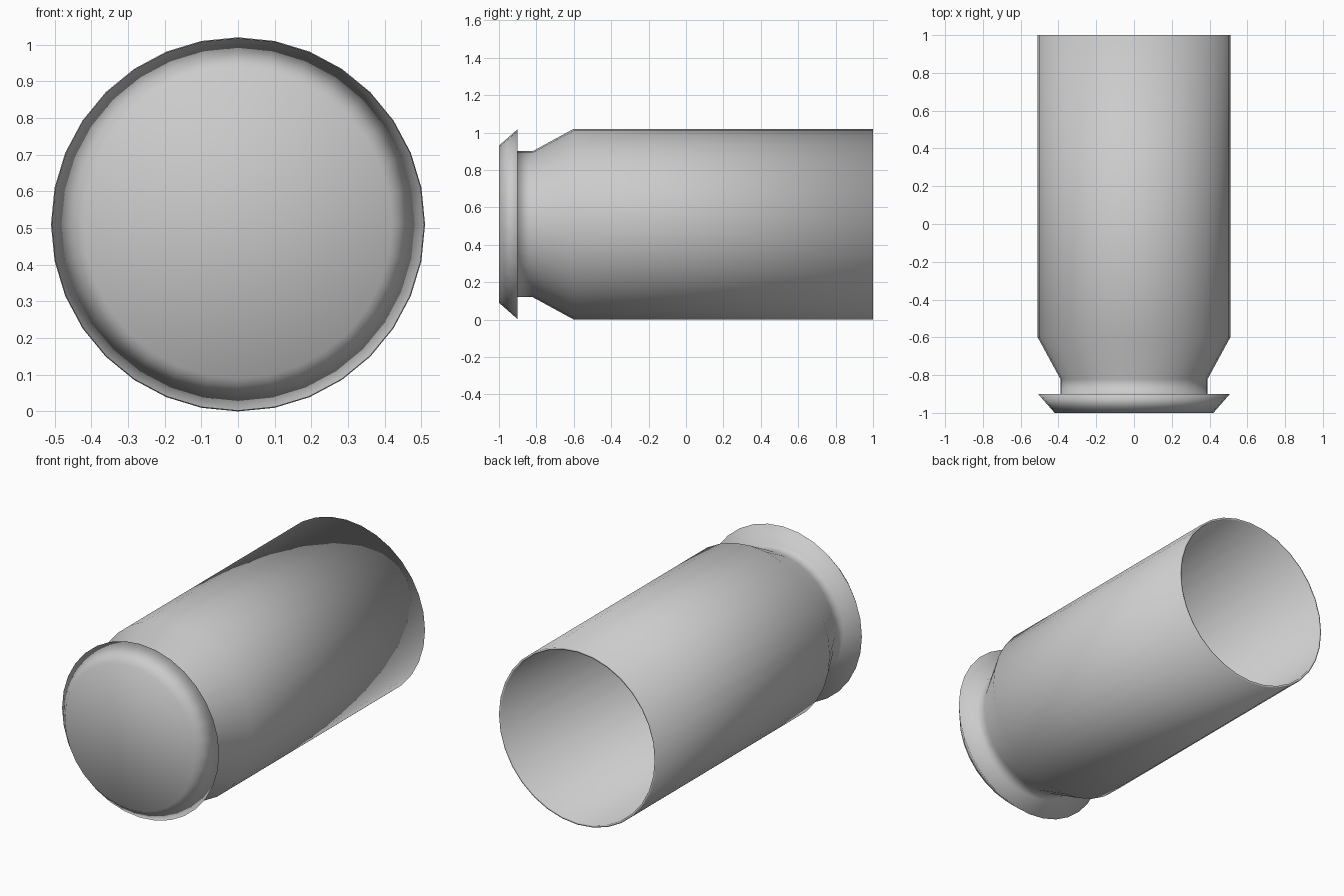
import bpy, bmesh
from math import sin, cos, pi

if "Cube" in bpy.data.objects:
    bpy.data.objects.remove(bpy.data.objects["Cube"])

SIDES = 32
CENTRE_Z = 0.51

# (y, radius) profile: base flange, groove, shoulder, outer wall, mouth, inner wall, floor
PROFILE = [
    (-1.00, 0.42), (-0.90, 0.508), (-0.90, 0.39), (-0.82, 0.39),
    (-0.60, 0.51), (1.00, 0.51),
    (1.00, 0.498), (-0.60, 0.498), (-0.81, 0.38), (-0.89, 0.38),
]


def ring(bm, y, r):
    return [bm.verts.new((r * sin(2 * pi * i / SIDES), y,
                          CENTRE_Z + r * cos(2 * pi * i / SIDES)))
            for i in range(SIDES)]


# Lathe the casing around the y axis
bm = bmesh.new()
rings = [ring(bm, y, r) for y, r in PROFILE]
for a, b in zip(rings, rings[1:]):
    for i in range(SIDES):
        j = (i + 1) % SIDES
        bm.faces.new((a[i], a[j], b[j], b[i]))

# Closed base and inner floor
bm.faces.new(rings[0])
bm.faces.new(rings[-1])
bmesh.ops.recalc_face_normals(bm, faces=bm.faces)

# Fully smooth shading
for f in bm.faces:
    f.smooth = True

mesh = bpy.data.meshes.new("shell_casing")
bm.to_mesh(mesh)
bm.free()
casing = bpy.data.objects.new("shell_casing", mesh)
bpy.context.collection.objects.link(casing)
